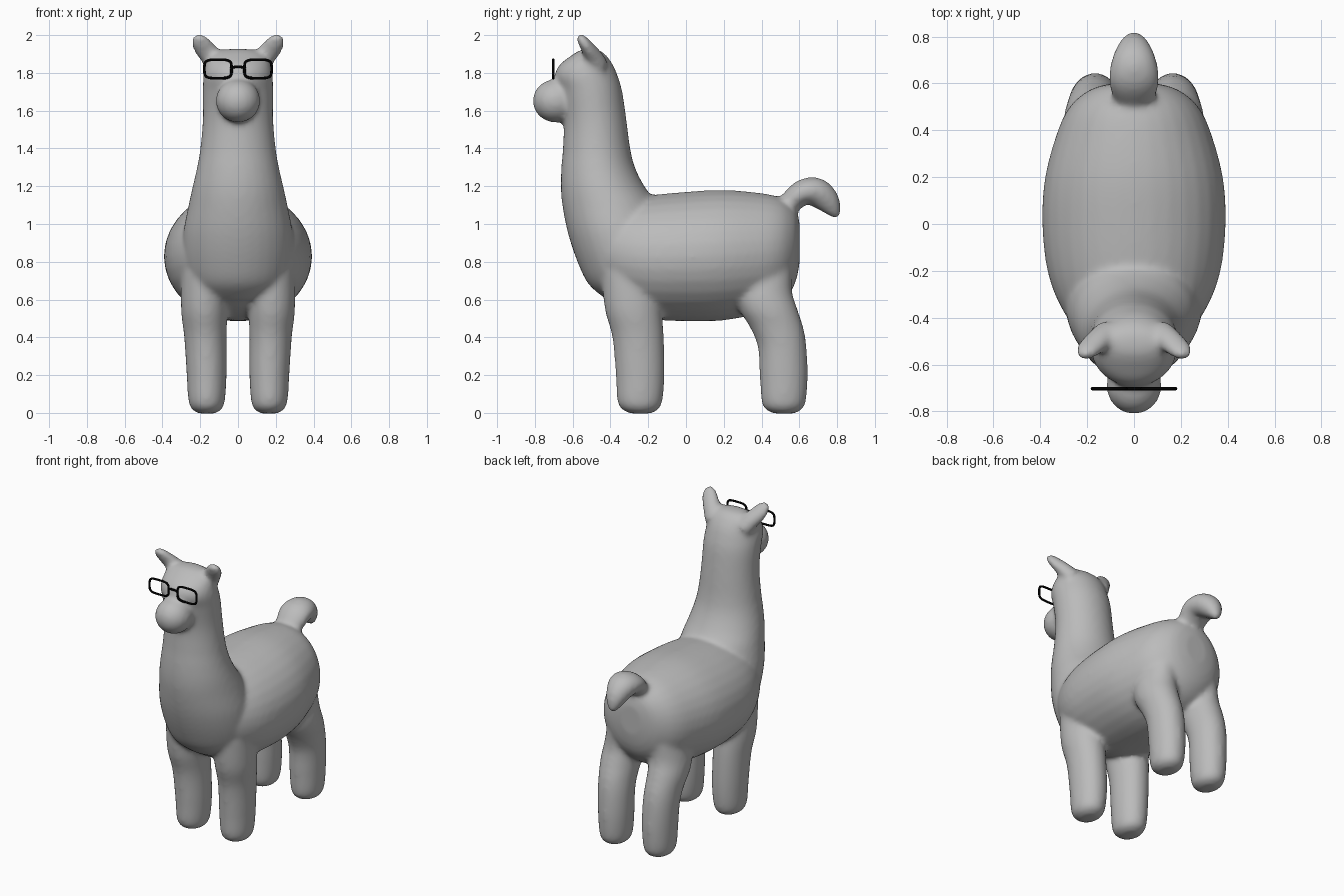
import bpy, bmesh, math
from mathutils import Vector, Matrix

if "Cube" in bpy.data.objects:
    bpy.data.objects.remove(bpy.data.objects["Cube"])


def material(name, r, g, b):
    m = bpy.data.materials.new(name)
    m.diffuse_color = (r, g, b, 1)
    m.use_nodes = True
    m.node_tree.nodes["Principled BSDF"].inputs["Base Color"].default_value = m.diffuse_color
    return m


grey = material("wool grey", 0.5, 0.5, 0.5)
black = material("frame black", 0.0, 0.0, 0.0)
bm = bmesh.new()


def refine(st, steps=5):
    """Catmull-Rom interpolation of the stations."""
    out = []
    for i in range(len(st) - 1):
        a, b, c, d = (st[min(max(k, 0), len(st) - 1)] for k in (i - 1, i, i + 1, i + 2))
        for s in range(steps):
            t = s / steps
            out.append([0.5 * (2 * q + (r - p) * t + (2 * p - 5 * q + 4 * r - w) * t * t
                               + (3 * q - p - 3 * r + w) * t ** 3)
                        for p, q, r, w in zip(a, b, c, d)])
    return out + [list(st[-1])]


def loft(stations, axis=None, flip=1, n=32):
    """Closed loft of elliptical rings; a station is (x, y, z, half width, half depth)."""
    st = refine(stations)
    pts = [Vector((flip * s[0], s[1], s[2])) for s in st]
    rings = []
    for i, s in enumerate(st):
        t = Vector(axis) if axis else pts[min(i + 1, len(pts) - 1)] - pts[max(i - 1, 0)]
        t.normalize()
        side = Vector((1, 0, 0))
        side = (side - t * side.dot(t)).normalized()
        up = t.cross(side)
        w, h = max(s[3], 0.004), max(s[4], 0.004)
        rings.append([bm.verts.new(pts[i] + side * w * math.cos(k * math.tau / n)
                                   + up * h * math.sin(k * math.tau / n)) for k in range(n)])
    for a, b in zip(rings, rings[1:]):
        for k in range(n):
            bm.faces.new((a[k], a[(k + 1) % n], b[(k + 1) % n], b[k]))
    bm.faces.new(rings[0][::-1])
    bm.faces.new(rings[-1])


def column(rows, flip=1):
    """Upright part: rows of (z, front y, back y, inner x, outer x)."""
    loft([((x0 + x1) / 2, (y0 + y1) / 2, z, (x1 - x0) / 2, (y1 - y0) / 2)
          for z, y0, y1, x0, x1 in rows], (0, 0, 1), flip)


# torso: (y, bottom z, top z, half width)
torso = [(-0.50, 0.76, 1.04, 0.14), (-0.45, 0.66, 1.08, 0.24), (-0.35, 0.56, 1.12, 0.315),
         (-0.20, 0.50, 1.15, 0.37), (0.0, 0.485, 1.17, 0.392), (0.2, 0.49, 1.18, 0.38),
         (0.4, 0.53, 1.163, 0.325), (0.5, 0.58, 1.14, 0.275), (0.56, 0.65, 1.10, 0.21),
         (0.588, 0.72, 1.06, 0.15), (0.602, 0.80, 1.00, 0.08)]
loft([(0, y, (a + b) / 2, w, (b - a) / 2) for y, a, b, w in torso], (0, 1, 0))

# neck and head
neck = [(0.60, -0.42, -0.08, 0.20), (0.68, -0.515, -0.05, 0.26), (0.80, -0.575, -0.05, 0.29),
        (0.95, -0.625, -0.09, 0.29), (1.10, -0.655, -0.15, 0.262), (1.20, -0.663, -0.22, 0.24),
        (1.30, -0.66, -0.27, 0.217), (1.40, -0.652, -0.295, 0.20), (1.55, -0.648, -0.315, 0.187),
        (1.70, -0.67, -0.337, 0.187), (1.78, -0.695, -0.36, 0.184), (1.84, -0.672, -0.385, 0.172),
        (1.89, -0.61, -0.42, 0.15), (1.915, -0.57, -0.45, 0.11), (1.927, -0.54, -0.48, 0.05)]
column([(z, a, b, -w, w) for z, a, b, w in neck])

# muzzle
bmesh.ops.create_uvsphere(bm, u_segments=32, v_segments=20, radius=1,
                          matrix=Matrix.Translation((0, -0.69, 1.652))
                          @ Matrix.Diagonal((0.118, 0.122, 0.115, 1)))

# legs and ears, mirrored
front_leg = [(-0.004, -0.29, -0.19, 0.125, 0.205), (0.015, -0.335, -0.15, 0.09, 0.24),
             (0.06, -0.363, -0.125, 0.07, 0.262), (0.20, -0.372, -0.113, 0.06, 0.272),
             (0.40, -0.39, -0.117, 0.06, 0.285), (0.55, -0.43, -0.13, 0.055, 0.302),
             (0.75, -0.45, -0.15, 0.05, 0.30)]
rear_leg = [(-0.004, 0.47, 0.57, 0.125, 0.205), (0.015, 0.425, 0.61, 0.09, 0.24),
            (0.06, 0.40, 0.635, 0.07, 0.262), (0.20, 0.39, 0.645, 0.06, 0.272),
            (0.35, 0.38, 0.638, 0.06, 0.28), (0.45, 0.34, 0.622, 0.06, 0.288),
            (0.55, 0.28, 0.59, 0.055, 0.30), (0.66, 0.25, 0.56, 0.05, 0.29),
            (0.85, 0.25, 0.57, 0.05, 0.25)]
ear = [(0.11, -0.46, 1.84, 0.06, 0.05), (0.15, -0.495, 1.895, 0.058, 0.046),
       (0.185, -0.525, 1.94, 0.055, 0.036), (0.207, -0.55, 1.975, 0.045, 0.028),
       (0.22, -0.566, 2.0, 0.02, 0.014)]
for f in (1, -1):
    column(front_leg, f)
    column(rear_leg, f)
    loft(ear, None, f)

# tail
loft([(0, 0.50, 1.05, 0.07, 0.05), (0, 0.555, 1.115, 0.095, 0.06), (0, 0.62, 1.168, 0.108, 0.068),
      (0, 0.69, 1.168, 0.098, 0.077), (0, 0.745, 1.125, 0.075, 0.068),
      (0, 0.78, 1.075, 0.048, 0.045), (0, 0.80, 1.035, 0.02, 0.018)])

# fuse everything into one soft skin
bmesh.ops.recalc_face_normals(bm, faces=bm.faces)
mesh = bpy.data.meshes.new("woolly_body")
bm.to_mesh(mesh)
bm.free()
mesh.materials.append(grey)
body = bpy.data.objects.new("woolly_body", mesh)
bpy.context.collection.objects.link(body)
rm = body.modifiers.new("fuse", 'REMESH')
rm.mode = 'VOXEL'
rm.voxel_size = 0.014
rm.use_smooth_shade = True
sm = body.modifiers.new("soften", 'SMOOTH')
sm.factor = 0.5
sm.iterations = 12


# glasses: bevelled wire in the plane y = -0.70
def wire(name, points, cyclic):
    cu = bpy.data.curves.new(name, 'CURVE')
    cu.dimensions = '3D'
    cu.bevel_depth = 0.007
    cu.bevel_resolution = 2
    cu.use_fill_caps = True
    sp = cu.splines.new('POLY')
    sp.points.add(len(points) - 1)
    for p, (x, z) in zip(sp.points, points):
        p.co = (x, -0.703, z, 1)
    sp.use_cyclic_u = cyclic
    cu.materials.append(black)
    ob = bpy.data.objects.new(name, cu)
    bpy.context.collection.objects.link(ob)
    bpy.ops.object.select_all(action='DESELECT')
    ob.select_set(True)
    bpy.context.view_layer.objects.active = ob
    bpy.ops.object.convert(target='MESH')


def power(v):
    return math.copysign(abs(v) ** 0.5, v)


for f, label in ((1, "left"), (-1, "right")):
    rim = [(f * 0.106 + 0.072 * power(math.cos(a)), 1.821 + 0.049 * power(math.sin(a)))
           for a in (k * math.tau / 40 for k in range(40))]
    wire("glasses_rim_" + label, rim, True)
wire("glasses_bridge", [(-0.035, 1.827), (-0.015, 1.832), (0.015, 1.832), (0.035, 1.827)], False)
